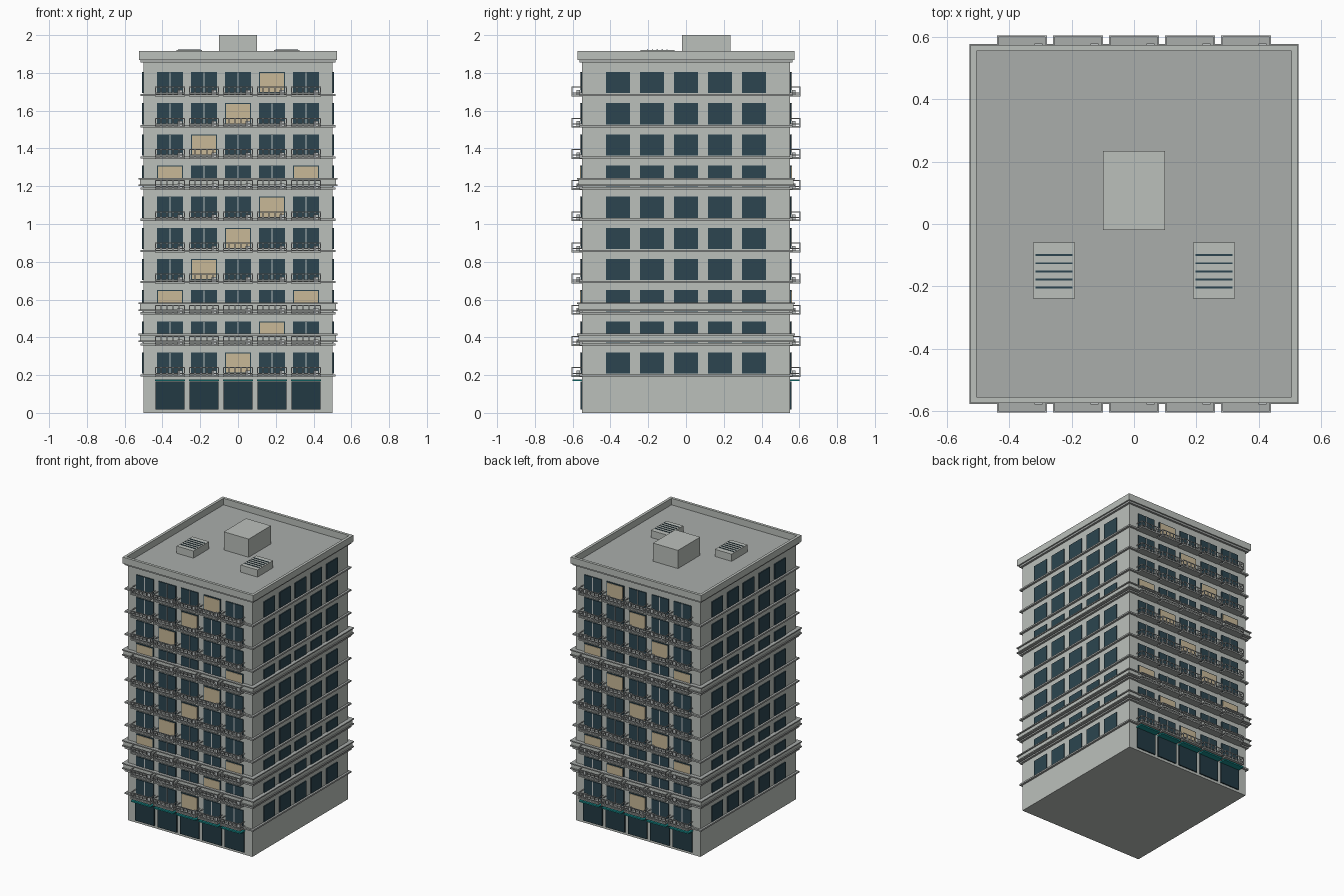
import bpy, bmesh
from mathutils import Matrix, Vector

if "Cube" in bpy.data.objects:
    bpy.data.objects.remove(bpy.data.objects["Cube"], do_unlink=True)


def material(name, r, g, b):
    m = bpy.data.materials.new(name)
    m.use_nodes = True
    m.diffuse_color = (r, g, b, 1)
    bsdf = next(n for n in m.node_tree.nodes if n.type == 'BSDF_PRINCIPLED')
    bsdf.inputs["Base Color"].default_value = (r, g, b, 1)
    return m


concrete = material("pale concrete", 0.50, 0.53, 0.50)
trim = material("trim grey", 0.40, 0.42, 0.41)
metal = material("light metal", 0.52, 0.55, 0.55)
glass = material("dark blue glass", 0.025, 0.06, 0.08)
shop_glass = material("shop glass", 0.016, 0.042, 0.056)
curtain = material("cream curtain", 0.58, 0.48, 0.31)
teal = material("teal awning", 0.01, 0.28, 0.28)


class Part:
    """Collects boxes that share one material into one object."""

    def __init__(self, name, mat):
        self.name, self.mat, self.bm = name, mat, bmesh.new()

    def box(self, x0, x1, y0, y1, z0, z1):
        size = Vector((abs(x1 - x0), abs(y1 - y0), abs(z1 - z0)))
        mid = Vector((x0 + x1, y0 + y1, z0 + z1)) / 2
        bmesh.ops.create_cube(self.bm, size=1,
                              matrix=Matrix.Translation(mid) @ Matrix.Diagonal(size).to_4x4())

    def slab(self, hx, hy, z0, z1):
        self.box(-hx, hx, -hy, hy, z0, z1)

    def ring(self, hx, hy, t, z0, z1):
        for s in (-1, 1):
            self.box(s * (hx - t), s * hx, -hy, hy, z0, z1)
            self.box(t - hx, hx - t, s * (hy - t), s * hy, z0, z1)

    def finish(self):
        mesh = bpy.data.meshes.new(self.name)
        self.bm.to_mesh(mesh)
        self.bm.free()
        mesh.materials.append(self.mat)
        bpy.context.collection.objects.link(bpy.data.objects.new(self.name, mesh))


WX, WY = 0.50, 0.55          # half width and half depth of the walls
FLOORS, FIRST, STEP = 10, 0.20, 0.165
COLUMNS = [-0.36, -0.18, 0, 0.18, 0.36]
BANDED = (2, 3, 7)           # floors with a deep string course

walls = Part("walls", concrete)
ledges = Part("floor_ledges", trim)
bands = Part("string_courses", concrete)
parapet = Part("parapet", concrete)
side_windows = Part("side_windows", glass)
windows = Part("balcony_windows", glass)
mullions = Part("window_mullions", metal)
curtains = Part("curtains", curtain)
balconies = Part("balcony_slabs", trim)
railings = Part("balcony_railings", metal)
coolers = Part("air_coolers", metal)
shops = Part("shop_windows", shop_glass)
awnings = Part("shop_awnings", teal)
roof_units = Part("roof_units", concrete)
louvres = Part("roof_unit_louvres", glass)
stair_house = Part("stair_house", concrete)
parts = [walls, ledges, bands, parapet, side_windows, windows, mullions, curtains,
         balconies, railings, coolers, shops, awnings, roof_units, louvres, stair_house]

# Main block, cornice and parapet
walls.slab(WX, WY, 0, 1.86)
ledges.slab(WX + 0.015, WY + 0.015, 1.855, 1.868)
parapet.ring(WX + 0.025, WY + 0.025, 0.02, 1.868, 1.915)


def balcony(x, s, z):
    """Slab, railing and cooler in front of one window; s is the face sign."""
    wall, edge = s * WY, s * 0.605
    balconies.box(x - 0.08, x + 0.08, wall, edge, z - 0.01, z)
    top = z + 0.042
    for h in (top, z + 0.012):
        railings.box(x - 0.08, x + 0.08, edge - s * 0.005, edge, h - 0.005, h)
        for e in (-1, 1):
            railings.box(x + e * 0.075, x + e * 0.08, wall, edge, h - 0.005, h)
    for i in range(6):
        px = x - 0.08 + i * 0.031
        railings.box(px, px + 0.005, edge - s * 0.005, edge, z, top)
    coolers.box(x + 0.04, x + 0.066, wall + s * 0.012, wall + s * 0.03, z, z + 0.024)


# Storeys
for floor in range(1, FLOORS + 1):
    z = FIRST + (floor - 1) * STEP
    low, high = z + 0.008, z + 0.12
    ledges.slab(WX + 0.015, WY + 0.015, z - 0.008, z + 0.003)
    if floor in BANDED:
        bands.ring(WX + 0.02, WY + 0.02, 0.03, z + 0.012, z + 0.052)
        ledges.ring(WX + 0.028, WY + 0.028, 0.035, z + 0.01, z + 0.018)
        ledges.ring(WX + 0.028, WY + 0.028, 0.035, z + 0.046, z + 0.054)
    for s in (-1, 1):
        for col, c in enumerate(COLUMNS):
            side_windows.box(s * WX, s * (WX + 0.007), c - 0.063, c + 0.063, low, high)
            face = s * (WY + 0.007)
            front = s * (WY + 0.01)
            windows.box(c - 0.069, c + 0.069, s * WY, face, low, high)
            if (floor + 1 - col) % 4 == 0:
                curtains.box(c - 0.063, c + 0.063, face, front, low + 0.005, high - 0.006)
            else:
                mullions.box(c - 0.003, c + 0.003, face, front, low, high)
            balcony(c, s, z)

# Ground floor shops
for s in (-1, 1):
    for c in COLUMNS:
        shops.box(c - 0.077, c + 0.077, s * WY, s * (WY + 0.008), 0.018, 0.166)
        awnings.box(c - 0.08, c + 0.08, s * WY, s * 0.6, 0.168, 0.178)

# Rooftop equipment
stair_house.box(-0.10, 0.10, -0.02, 0.235, 1.86, 2.0)
for s in (-1, 1):
    roof_units.box(s * 0.19, s * 0.325, -0.24, -0.06, 1.86, 1.92)
    for i in range(5):
        y = -0.204 + i * 0.026
        louvres.box(s * 0.198, s * 0.317, y - 0.003, y + 0.003, 1.92, 1.923)

for part in parts:
    part.finish()
